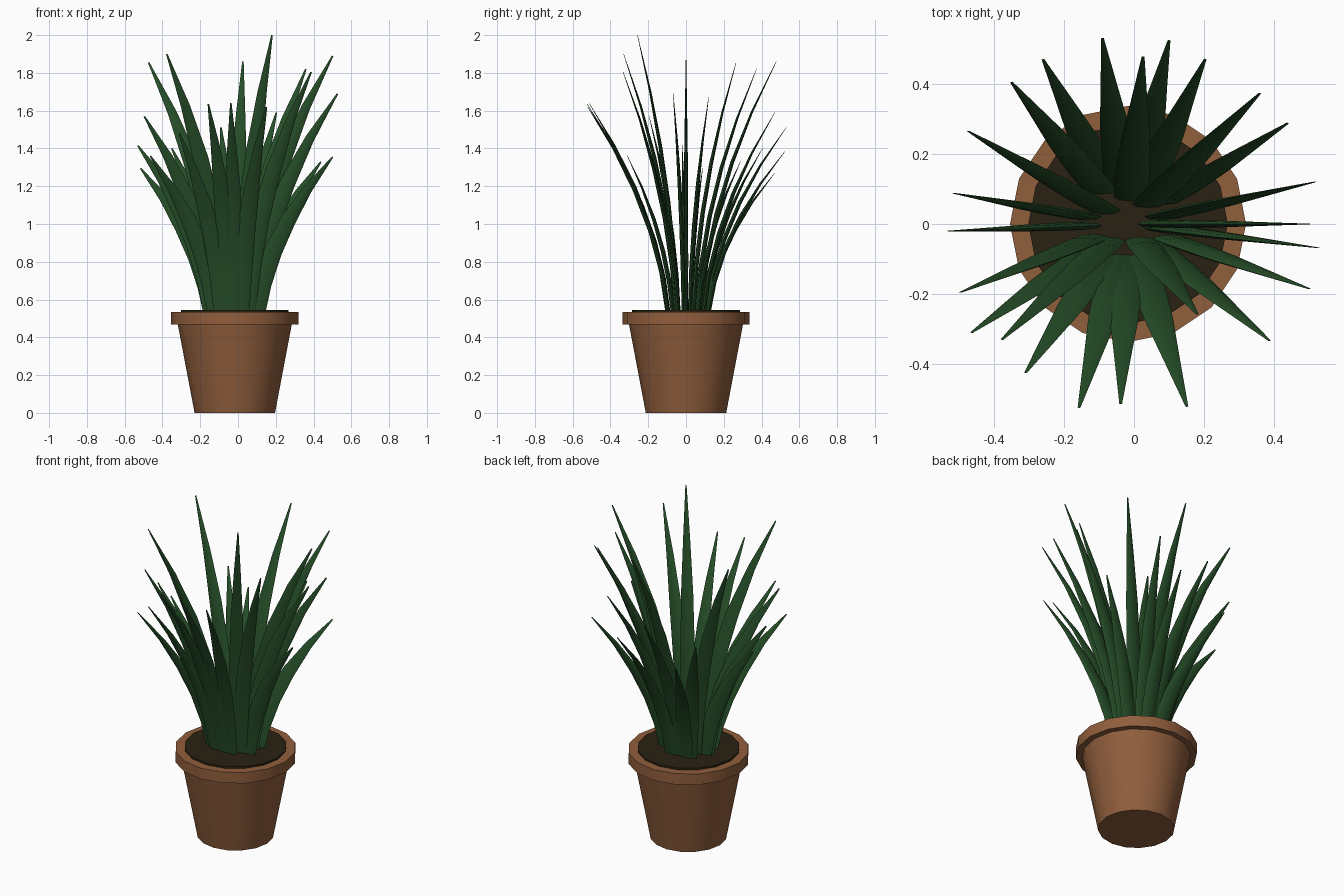
import bpy, bmesh, math
from mathutils import Vector

if "Cube" in bpy.data.objects:
    bpy.data.objects.remove(bpy.data.objects["Cube"])

CX = -0.017  # pot axis


def material(name, rgb):
    m = bpy.data.materials.new(name)
    m.diffuse_color = (*rgb, 1)
    m.use_nodes = True
    m.node_tree.nodes["Principled BSDF"].inputs["Base Color"].default_value = m.diffuse_color
    return m


TERRACOTTA = material("terracotta", (0.28, 0.112, 0.046))
SOIL = material("dark soil", (0.022, 0.016, 0.006))
GREEN = material("leaf green", (0.019, 0.075, 0.021))


def loft(name, rings, mat, angle=40):
    """Skin a list of equal-length rings, cap both ends."""
    bm = bmesh.new()
    vs = [[bm.verts.new(p) for p in ring] for ring in rings]
    n = len(vs[0])
    for a, b in zip(vs, vs[1:]):
        for i in range(n):
            j = (i + 1) % n
            bm.faces.new((a[i], a[j], b[j], b[i]))
    bm.faces.new(vs[0][::-1])
    bm.faces.new(vs[-1])
    bmesh.ops.recalc_face_normals(bm, faces=bm.faces)
    me = bpy.data.meshes.new(name)
    bm.to_mesh(me)
    bm.free()
    me.materials.append(mat)
    ob = bpy.data.objects.new(name, me)
    bpy.context.collection.objects.link(ob)
    bpy.ops.object.select_all(action='DESELECT')
    ob.select_set(True)
    bpy.context.view_layer.objects.active = ob
    bpy.ops.object.shade_smooth_by_angle(angle=math.radians(angle))
    return ob


def lathe(name, profile, mat, n=16):
    return loft(name, [[(CX + r * math.cos(2 * math.pi * i / n),
                         r * math.sin(2 * math.pi * i / n), z) for i in range(n)]
                       for r, z in profile], mat)


# pot, rim and soil
lathe("pot_body", [(0.213, 0), (0.303, 0.475)], TERRACOTTA)
lathe("pot_rim", [(0.337, 0.468), (0.337, 0.535)], TERRACOTTA)
lathe("soil", [(0.285, 0.50), (0.285, 0.546)], SOIL)

# leaf tips (x, y, z), going round the pot
TIPS = [(-.09, .53, 1.51), (-.26, .47, 1.27), (-.35, .405, 1.40), (-.473, .265, 1.855),
        (-.516, .088, 1.295), (-.53, -.02, 1.415), (-.496, -.195, 1.57), (-.464, -.31, 1.36),
        (-.377, -.33, 1.90), (-.31, -.425, 1.48), (-.157, -.524, 1.635), (-.038, -.513, 1.64),
        (.151, -.521, 1.62), (.18, -.257, 2.0), (.387, -.333, 1.805), (.501, -.185, 1.355),
        (.527, -.068, 1.69), (.501, 0, 1.89), (.516, .12, 1.67), (.439, .288, 1.33),
        (.359, .373, 1.82), (.203, .47, 1.59), (.1, .524, 1.385), (.026, .478, 1.86)]
# position along leaf, half width
SHAPE = [(0, .046), (.2, .05), (.4, .048), (.6, .041), (.8, .024), (1, .004)]
Z0 = 0.52


def leaf(index, tip):
    tip = Vector(tip)
    out = Vector((tip.x - CX, tip.y, 0))
    reach = out.length
    out.normalize()
    height = tip.z - Z0
    # tall leaves stand nearer the middle
    r0 = max(0.05, min(0.12, 0.12 - 0.10 * (tip.z - 1.4)))

    def point(t):
        r = r0 + (reach - r0) * (0.25 * t + 0.75 * t ** 2)
        return Vector((CX, 0, Z0 + height * t)) + out * r

    rings = []
    for t, w in SHAPE:
        tangent = (point(t + 0.01) - point(t - 0.01)).normalized()
        # every blade is broad along x
        side = Vector((1, 0, 0))
        side = (side - tangent * side.dot(tangent)).normalized()
        thin = tangent.cross(side)
        rings.append([point(t) + side * w * math.cos(a) + thin * w * 0.24 * math.sin(a)
                      for a in (math.pi * k / 4 for k in range(8))])
    loft(f"leaf_{index:02d}", rings, GREEN, 60)


for i, tip in enumerate(TIPS, 1):
    leaf(i, tip)
